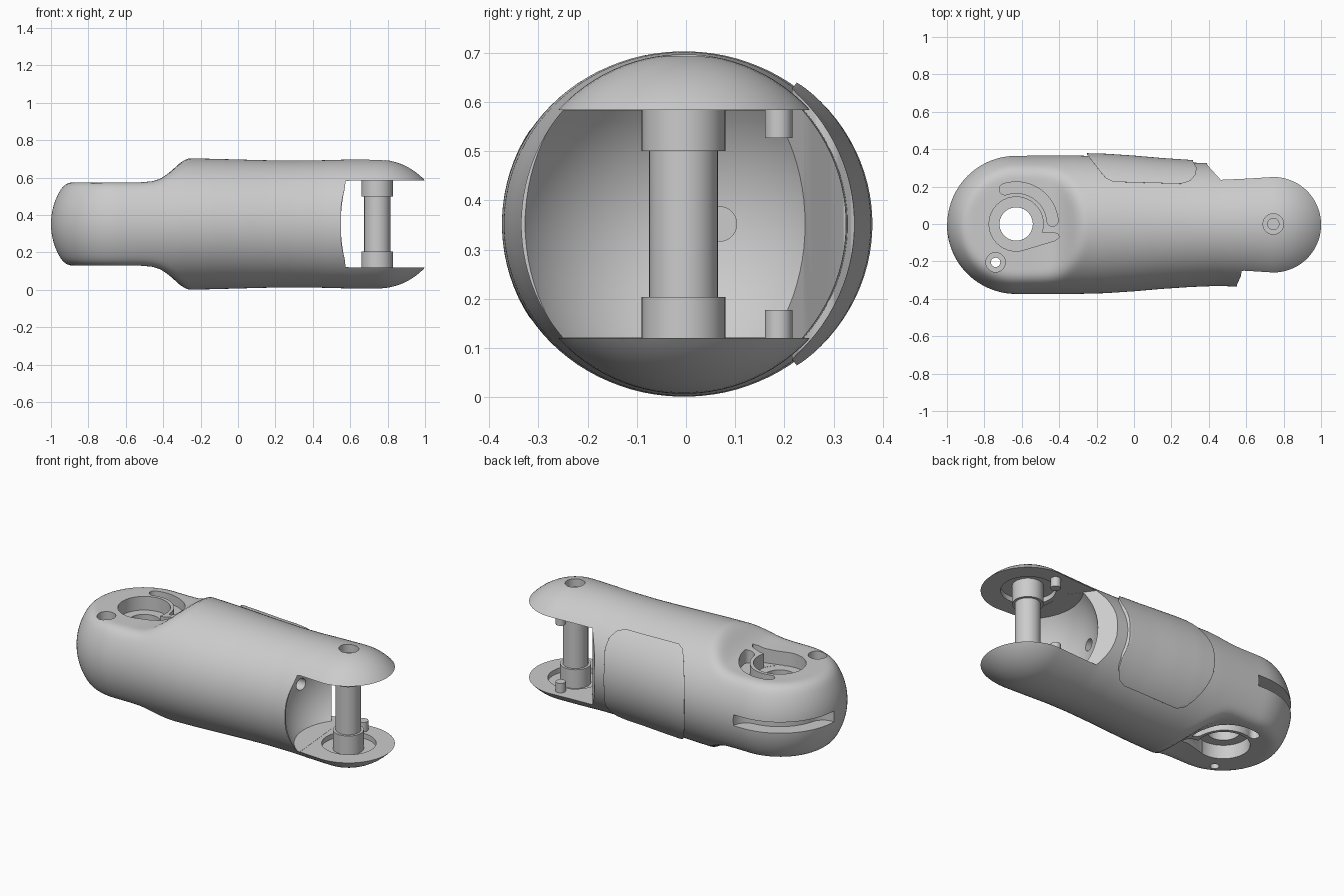
import bpy, bmesh
from math import sin, cos, pi, radians, sqrt

ZC, YC = 0.352, -0.004            # centre line of the body
KNUCKLE, PIN = -0.63, 0.745       # x of the two hinge axes
HALF = 0.232                      # half height of the fork opening

old = bpy.data.objects.get("Cube")
if old:
    bpy.data.objects.remove(old)

grey = bpy.data.materials.new("plain_grey")
grey.use_nodes = True
GREY = (0.6, 0.6, 0.6, 1)
grey.diffuse_color = GREY
grey.node_tree.nodes["Principled BSDF"].inputs["Base Color"].default_value = GREY


def make(name, bm):
    bmesh.ops.recalc_face_normals(bm, faces=bm.faces)
    mesh = bpy.data.meshes.new(name)
    bm.to_mesh(mesh)
    bm.free()
    ob = bpy.data.objects.new(name, mesh)
    bpy.context.collection.objects.link(ob)
    mesh.materials.append(grey)
    return ob


def select(ob):
    bpy.ops.object.select_all(action='DESELECT')
    ob.select_set(True)
    bpy.context.view_layer.objects.active = ob


def smooth(ob, angle=35):
    select(ob)
    bpy.ops.object.shade_smooth_by_angle(angle=radians(angle))


def boolean(ob, cutter, operation='DIFFERENCE'):
    cutter.hide_render = True
    select(ob)
    mod = ob.modifiers.new("cut", 'BOOLEAN')
    mod.operation, mod.solver, mod.object = operation, 'EXACT', cutter
    bpy.ops.object.modifier_apply(modifier=mod.name)
    bpy.data.objects.remove(cutter)


def prism(name, pts, z0, z1):
    bm = bmesh.new()
    face = bm.faces.new([bm.verts.new((x, y, z0)) for x, y in pts])
    ext = bmesh.ops.extrude_face_region(bm, geom=[face])["geom"]
    for v in ext:
        if isinstance(v, bmesh.types.BMVert):
            v.co.z = z1
    return make(name, bm)


def arc(x, y, r, a0, a1, n=32):
    angles = [radians(a0 + (a1 - a0) * i / n) for i in range(n + 1)]
    return [(x + r * cos(a), y + r * sin(a)) for a in angles]


def disc(name, x, y, r, z0, z1):
    return prism(name, arc(x, y, r, 0, 360, 40)[:-1], z0, z1)


def curved_slot(x, y, r0, r1, a0, a1):
    # round-ended slot that follows an arc
    mid, cap = (r0 + r1) / 2, (r1 - r0) / 2
    ends = [(x + mid * cos(radians(a)), y + mid * sin(radians(a))) for a in (a0, a1)]
    return (arc(x, y, r1, a0, a1) + arc(*ends[1], cap, a1, a1 + 180, 10)[1:-1]
            + arc(x, y, r0, a1, a0) + arc(*ends[0], cap, a0 + 180, a0 + 360, 10)[1:-1])


def lookup(table, x):
    for a, b in zip(table, table[1:]):
        if x <= b[0]:
            t = max(0, (x - a[0]) / (b[0] - a[0]))
            return [p + (q - p) * t for p, q in zip(a[1:], b[1:])]
    return table[-1][1:]


# x, half width, half height along the body
WIDTHS = [(KNUCKLE, .37, .36), (-.3, .37, .352), (-.15, .366, .349), (0, .356, .345),
          (.15, .343, .341), (.3, .333, .339), (.45, .327, .341), (.6, .333, .345),
          (PIN, .345, .345)]
# x, half height left by the step down to the knuckle
STEP = [(-.52, .223), (-.46, .228), (-.41, .244), (-.36, .28), (-.32, .318),
        (-.275, .365), (-.2, .5)]


def loft(name, offset=0, stepped=True, seg=96):
    rings = []
    for i in range(24):
        a = radians(88.5) * (1 - i / 24)
        rings.append((KNUCKLE - .37 * sin(a), .37 * cos(a), .36 * cos(a)))
    n = 64
    for i in range(n + 1):
        x = KNUCKLE + (PIN - KNUCKLE) * i / n
        rings.append((x, *lookup(WIDTHS, x)))
    for i in range(1, 25):
        a = radians(88.5) * i / 24
        rings.append((PIN + .345 * sin(a), .345 * cos(a), .345 * cos(a)))
    bm = bmesh.new()
    loops = []
    for x, ry, rz in rings:
        limit = lookup(STEP, x)[0] if stepped else 1
        loop = []
        for j in range(seg):
            a = 2 * pi * (j + .5) / seg
            z = (rz + offset) * sin(a)
            k = .045
            h = max(k - abs(abs(z) - limit), 0) / k
            height = min(abs(z), limit) - h * h * k / 4
            loop.append(bm.verts.new((x, YC + (ry + offset) * cos(a),
                                      ZC + (height if z > 0 else -height))))
        loops.append(loop)
    for p, q in zip(loops, loops[1:]):
        for j in range(seg):
            k = (j + 1) % seg
            bm.faces.new((p[j], p[k], q[k], q[j]))
    bm.faces.new(loops[0])
    bm.faces.new(loops[-1])
    return make(name, bm)


body = loft("finger_body")

# Fork opening: round socket plus a slanted slot
bm = bmesh.new()
bmesh.ops.create_uvsphere(bm, u_segments=64, v_segments=48, radius=.378)
for v in bm.verts:
    v.co.z = max(-HALF + .001, min(HALF - .001, v.co.z)) + ZC
    v.co.x += PIN
    v.co.y += YC
bmesh.ops.dissolve_limit(bm, angle_limit=.001, verts=bm.verts, edges=bm.edges)
boolean(body, make("socket", bm))
boolean(body, prism("fork_slot", [(1.2, -.5), (1.2, .5), (.37, .5), (.39, .32), (.41, .295),
                                  (.46, .24), (.56, .1), (.59, -.24), (.55, -.325),
                                  (.54, -.5)], ZC - HALF, ZC + HALF))

# Cuts repeated on the upper and lower sides
for s in (1, -1):
    face = ZC + s * .3
    boolean(body, disc("hinge_recess", KNUCKLE, 0, .145, ZC + s * .14, face))
    boolean(body, prism("recess_tail", [(-.6, -.142), (-.42, -.088), (-.4, -.07), (-.41, -.05),
                                        (-.5, -.045), (-.6, 0)], ZC + s * .141, face))
    boolean(body, prism("stop_groove", curved_slot(KNUCKLE, 0, .165, .225, 5, 108),
                        ZC + s * .165, face))
    boolean(body, disc("boss_recess", PIN, 0, .15, ZC + s * (HALF - .02), ZC + s * (HALF + .03)))

# Holes
boolean(body, disc("hinge_hole", KNUCKLE, 0, .089, -.1, 1))
boolean(body, disc("cord_hole", -.74, -.205, .025, -.1, 1))
boolean(body, disc("cord_counterbore", -.74, -.205, .052, ZC + .16, 1))
boolean(body, disc("pin_counterbore", PIN, 0, .055, .645, 1))
boolean(body, disc("pin_hole", PIN, 0, .03, .61, 1))
boolean(body, prism("cord_slot", curved_slot(KNUCKLE, 0, .28, .46, 95, 165),
                    ZC - .033, ZC + .033))
tunnel = disc("cord_tunnel", 0, 0, .035, -.2, .5)
tunnel.rotation_euler.y = pi / 2
tunnel.location = (0, .068, ZC)
bpy.context.view_layer.update()
boolean(body, tunnel)
smooth(body)

# Grip pad wrapped round the back
pad = loft("grip_pad", .014, False)
boolean(pad, prism("pad_outline", [(-.27, .45), (-.25, .37), (-.18, .28), (-.15, .245),
                                   (-.11, .225), (.25, .215), (.3, .23), (.33, .265),
                                   (.335, .3), (.315, .335), (.3, .45)], -.1, 1), 'INTERSECT')
select(pad)
bevel = pad.modifiers.new("soft_edge", 'BEVEL')
bevel.width, bevel.segments, bevel.limit_method = .012, 3, 'ANGLE'
bevel.angle_limit = radians(45)
bpy.ops.object.modifier_apply(modifier=bevel.name)
smooth(pad, 40)

# Hinge pin with a wider boss at each end, and the stop pegs
smooth(disc("hinge_pin", PIN, -.005, .07, .1, .6))
for s, side in ((1, "upper"), (-1, "lower")):
    smooth(disc(side + "_pin_boss", PIN, -.005, .085, ZC + s * .148, ZC + s * .272))
    smooth(disc(side + "_stop_peg", .71, .188, .028, ZC + s * .175, ZC + s * .245))
